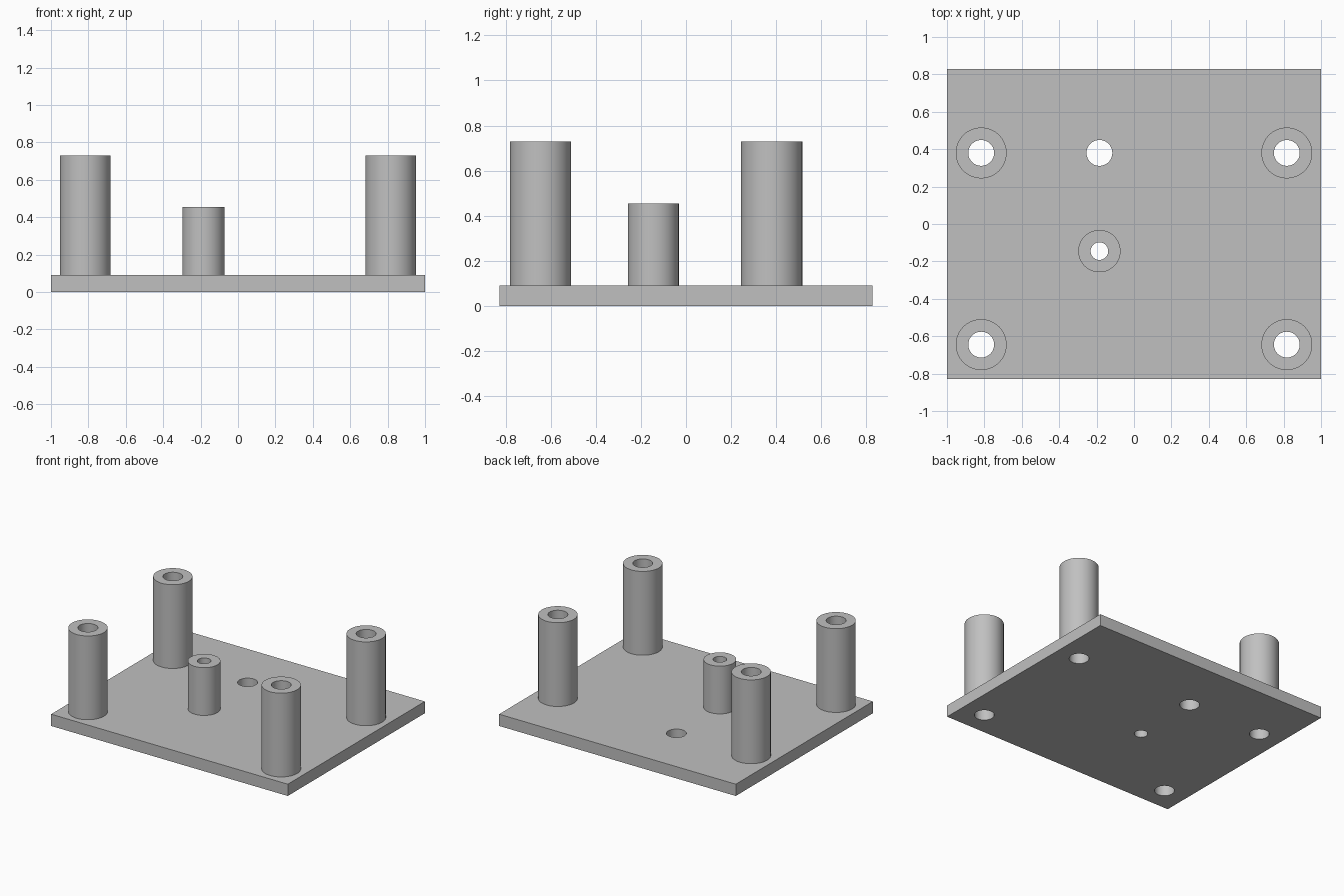
import bpy, bmesh, math

cube = bpy.data.objects.get("Cube")
if cube:
    bpy.data.objects.remove(cube, do_unlink=True)

PLATE_TOP = 0.09
SIDES = 64

grey = bpy.data.materials.new("plain grey")
grey.use_nodes = True
colour = (0.53, 0.53, 0.53, 1)
grey.diffuse_color = colour
grey.node_tree.nodes["Principled BSDF"].inputs["Base Color"].default_value = colour


def add_object(name, bm):
    bmesh.ops.recalc_face_normals(bm, faces=bm.faces)
    mesh = bpy.data.meshes.new(name)
    bm.to_mesh(mesh)
    bm.free()
    mesh.materials.append(grey)
    obj = bpy.data.objects.new(name, mesh)
    bpy.context.collection.objects.link(obj)
    return obj


def activate(obj):
    bpy.ops.object.select_all(action='DESELECT')
    obj.select_set(True)
    bpy.context.view_layer.objects.active = obj


def smooth(obj):
    activate(obj)
    bpy.ops.object.shade_smooth_by_angle(angle=math.radians(30))


def standoff(name, x, y, outer, bore, top):
    """Hollow post: outer wall, flat rim and bore, open where it meets the plate."""
    bm = bmesh.new()
    profile = [(outer, PLATE_TOP), (outer, top), (bore, top), (bore, PLATE_TOP)]
    verts = [bm.verts.new((r, 0, z)) for r, z in profile]
    edges = [bm.edges.new(pair) for pair in zip(verts, verts[1:])]
    bmesh.ops.spin(bm, geom=verts + edges, cent=(0, 0, 0), axis=(0, 0, 1),
                   angle=math.tau, steps=SIDES, use_merge=True)
    bmesh.ops.remove_doubles(bm, verts=bm.verts, dist=0.0001)
    obj = add_object(name, bm)
    # Orient the rim upward
    rim = max(obj.data.polygons, key=lambda p: p.center.z)
    if rim.normal.z < 0:
        obj.data.flip_normals()
    obj.location = (x, y, 0)
    smooth(obj)


# Base plate
bm = bmesh.new()
bmesh.ops.create_cube(bm, size=1)
bmesh.ops.scale(bm, verts=bm.verts, vec=(2, 1.655, PLATE_TOP))
bmesh.ops.translate(bm, verts=bm.verts, vec=(0, 0, PLATE_TOP / 2))
plate = add_object("base_plate", bm)

# Posts: name, x, y, outer radius, bore radius, top height
posts = [("centre_standoff", -0.185, -0.145, 0.113, 0.047, 0.455)]
for side, x in (("left", 0.817), ("right", -0.817)):
    for end, y in (("front", -0.645), ("back", 0.38)):
        posts.append((f"{end}_{side}_standoff", x, y, 0.136, 0.069, 0.73))
for post in posts:
    standoff(*post)

# Through holes: one under every post, plus a plain hole in the plate
holes = [(x, y, bore) for _, x, y, _, bore, _ in posts] + [(-0.185, 0.38, 0.069)]
bm = bmesh.new()
for x, y, radius in holes:
    made = bmesh.ops.create_cone(bm, cap_ends=True, segments=SIDES,
                                 radius1=radius, radius2=radius, depth=1)
    bmesh.ops.translate(bm, verts=made["verts"], vec=(x, y, 0))
cutter = add_object("hole_cutter", bm)
cutter.hide_render = True

activate(plate)
cut = plate.modifiers.new("holes", 'BOOLEAN')
cut.operation = 'DIFFERENCE'
cut.solver = 'EXACT'
cut.object = cutter
bpy.ops.object.modifier_apply(modifier=cut.name)
bpy.data.objects.remove(cutter, do_unlink=True)
smooth(plate)
